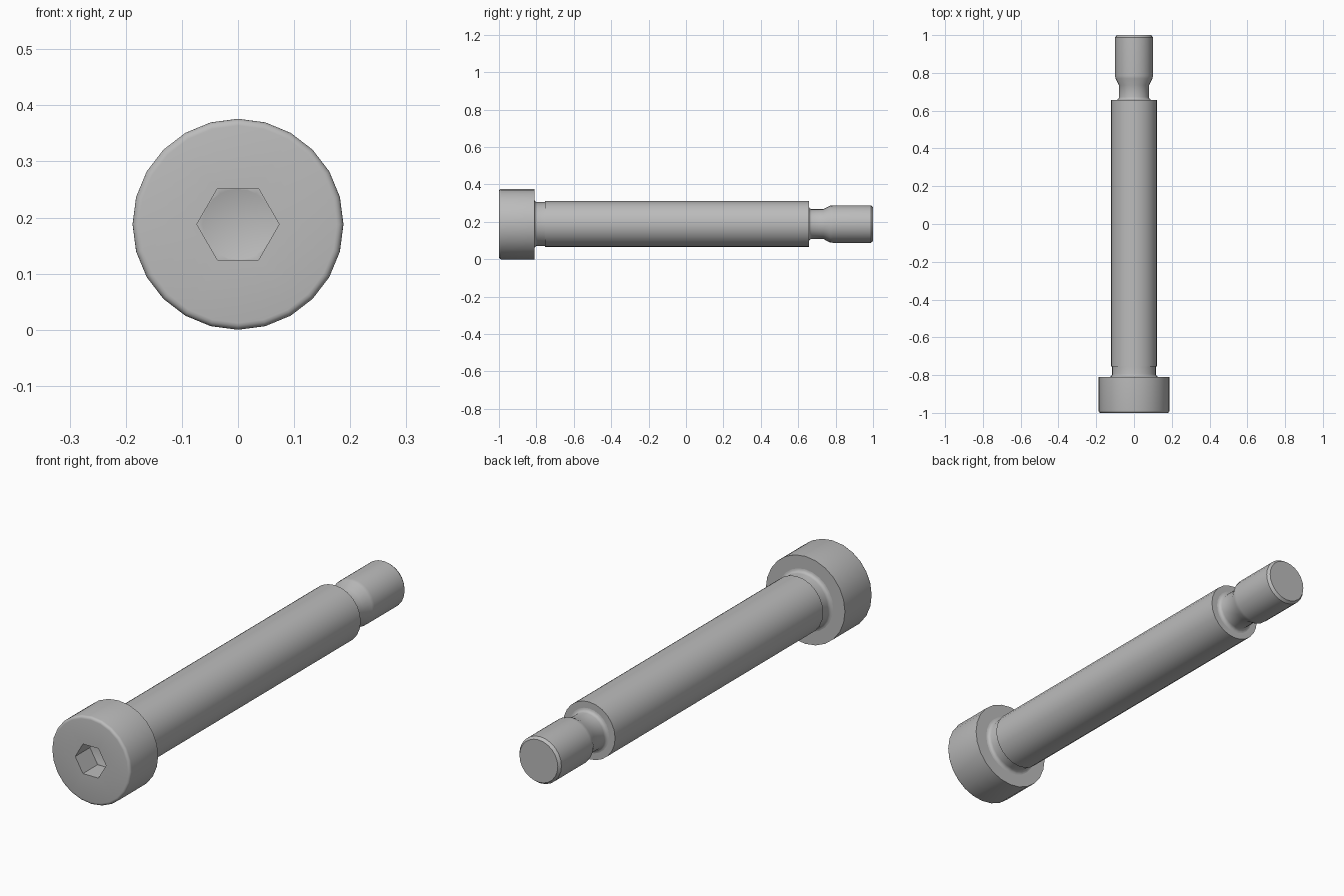
import bpy, bmesh, math

if "Cube" in bpy.data.objects:
    bpy.data.objects.remove(bpy.data.objects["Cube"])

SIDES = 24
AXIS_Z = 0.188     # height of the screw axis
FLAT = 0.0635      # half the distance across the socket flats

steel = bpy.data.materials.new("grey steel")
steel.use_nodes = True
steel.diffuse_color = (0.5, 0.5, 0.5, 1)
steel.node_tree.nodes["Principled BSDF"].inputs["Base Color"].default_value = (0.5, 0.5, 0.5, 1)


def arc(cy, cr, radius, start, end, steps=4):
    """Profile points (y, r) on a rounded corner, angles in degrees."""
    angles = [math.radians(start + (end - start) * i / steps) for i in range(steps + 1)]
    return [(cy + radius * math.cos(a), cr + radius * math.sin(a)) for a in angles]


def lathe(name, profile):
    """Turn (y, r) points about the y axis; r = 'hex' gives a hexagonal ring."""
    bm = bmesh.new()
    rings = []
    for y, r in profile:
        if r == 0:
            rings.append([bm.verts.new((0, y, AXIS_Z))] * SIDES)
            continue
        ring = []
        for i in range(SIDES):
            a = math.tau * i / SIDES
            rad = FLAT / math.cos(a % (math.pi / 3) - math.pi / 6) if r == 'hex' else r
            ring.append(bm.verts.new((rad * math.cos(a), y, AXIS_Z + rad * math.sin(a))))
        rings.append(ring)
    for p, q in zip(rings, rings[1:]):
        for i in range(SIDES):
            j = (i + 1) % SIDES
            corners = list(dict.fromkeys((p[i], q[i], q[j], p[j])))
            bm.faces.new(corners)
    mesh = bpy.data.meshes.new(name)
    bm.to_mesh(mesh)
    bm.free()
    mesh.materials.append(steel)
    obj = bpy.data.objects.new(name, mesh)
    bpy.context.collection.objects.link(obj)
    bpy.ops.object.select_all(action='DESELECT')
    obj.select_set(True)
    bpy.context.view_layer.objects.active = obj
    bpy.ops.object.shade_smooth_by_angle(angle=math.radians(32))
    return obj


# Head: drilled hexagonal socket, rounded front rim, flat back
lathe("socket_head",
      [(-0.862, 0), (-0.90, FLAT - 0.0005), (-0.90, 'hex'), (-1.0, 'hex')]
      + arc(-0.988, 0.176, 0.012, 180, 90)
      + [(-0.81, 0.188), (-0.81, 0.132)])

# Shoulder: filleted neck behind the head, long plain cylinder, flat end
lathe("shoulder",
      arc(-0.795, 0.132, 0.015, 180, 270)
      + [(-0.755, 0.117), (-0.755, 0.123), (0.657, 0.123), (0.657, 0.095)])

# Threaded end: filleted relief groove, cone up to full size, chamfered tip
lathe("threaded_end",
      arc(0.672, 0.095, 0.015, 180, 270)
      + [(0.735, 0.080), (0.77, 0.0985), (0.785, 0.100),
         (0.988, 0.100), (1.0, 0.091), (1.0, 0)])
